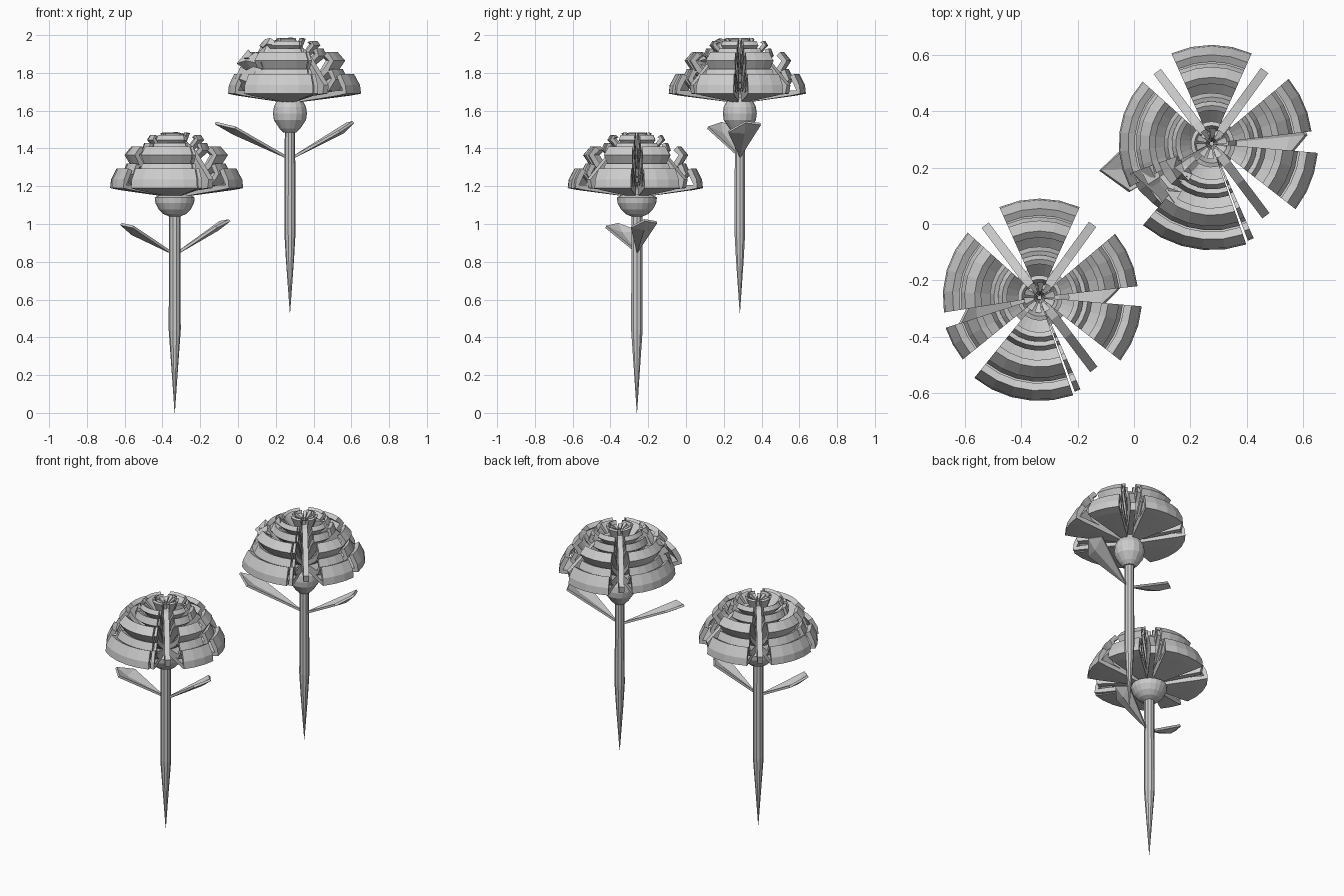
import bpy, bmesh, math, random
from mathutils import Vector

if "Cube" in bpy.data.objects:
    bpy.data.objects.remove(bpy.data.objects["Cube"])

random.seed(4)


def make_object(name, bm, loc):
    bmesh.ops.recalc_face_normals(bm, faces=bm.faces[:])
    me = bpy.data.meshes.new(name)
    bm.to_mesh(me)
    bm.free()
    ob = bpy.data.objects.new(name, me)
    ob.location = loc
    bpy.context.collection.objects.link(ob)
    return ob


def lathe(name, profile, sides, loc):
    """Revolved solid from (radius, z) points."""
    bm = bmesh.new()
    rings = []
    for r, z in profile:
        rings.append([bm.verts.new((r * math.cos(2 * math.pi * k / sides),
                                    r * math.sin(2 * math.pi * k / sides), z)) for k in range(sides)])
    for a, b in zip(rings, rings[1:]):
        for k in range(sides):
            j = (k + 1) % sides
            bm.faces.new((a[k], a[j], b[j], b[k]))
    bm.faces.new(rings[0])
    bm.faces.new(rings[-1])
    return make_object(name, bm, loc)


def thicken(line, t):
    """Closed cross-section: the outer line plus the same line offset inward."""
    inner = []
    for i, p in enumerate(line):
        a, b = Vector(line[max(i - 1, 0)]), Vector(line[min(i + 1, len(line) - 1)])
        d = (b - a).normalized()
        inner.append((max(p[0] - d.y * t, 0.004), p[1] + d.x * t))
    return list(line) + inner[::-1]


def sector(bm, section, a0, a1, scale=1.0, jitter=0.0):
    """Petal: cross-section swept through an angle and capped at both ends."""
    n = max(1, round((a1 - a0) / 12))
    rings = []
    for k in range(n + 1):
        a = math.radians(a0 + (a1 - a0) * k / n)
        ring = []
        for r, z in section:
            j = jitter if r > 0.1 else 0
            rr = r * scale + random.uniform(-j, j)
            ring.append(bm.verts.new((rr * math.cos(a), rr * math.sin(a), z + random.uniform(-j, j))))
        rings.append(ring)
    m = len(section)
    for a, b in zip(rings, rings[1:]):
        for i in range(m):
            j = (i + 1) % m
            bm.faces.new((a[i], a[j], b[j], b[i]))
    bm.faces.new(rings[0])
    bm.faces.new(rings[-1])


# Nested petal layers as (radius, height above bloom base), outermost first
LAYERS = [
    ([(.05, .0), (.30, .035), (.35, .045), (.345, .09), (.315, .15)], .028),
    ([(.05, .015), (.24, .06), (.285, .12), (.26, .175)], .028),
    ([(.05, .03), (.19, .12), (.235, .16), (.272, .22), (.235, .265)], .03),
    ([(.04, .06), (.13, .20), (.18, .245), (.165, .285)], .025),
    ([(.035, .10), (.095, .24), (.15, .30), (.135, .325)], .02),
    ([(.02, .15), (.05, .26), (.078, .335)], .015),
]
FIN = [(.03, .02), (.31, .045), (.32, .09), (.25, .16), (.17, .24), (.09, .29), (.03, .30)]


def bloom(name, wedges, crumpled, loc, width):
    bm = bmesh.new()
    for line, t in LAYERS:
        sec = thicken(line, t)
        for a0, a1, s in wedges:
            sector(bm, sec, a0, a1, s * width)
    # crumpled petals
    for a0, a1 in crumpled:
        for line, t in LAYERS[1:5]:
            sector(bm, thicken(line, t), a0, a1, 1.04, 0.02)
    # thin upright petals in the gaps
    for ang in (54, 127, -53):
        a = math.radians(ang)
        side = Vector((-math.sin(a), math.cos(a), 0)) * .016
        pts = [Vector((r * math.cos(a), r * math.sin(a), z)) for r, z in FIN]
        f = [[bm.verts.new(p + side * s) for p in pts] for s in (-1, 1)]
        bm.faces.new(f[0])
        bm.faces.new(f[1][::-1])
        for i in range(len(pts)):
            j = (i + 1) % len(pts)
            bm.faces.new((f[0][i], f[0][j], f[1][j], f[1][i]))
    # small ragged centre
    for k in range(10):
        a = k * 36
        sector(bm, [(.008, .2), (.045, .26), (.055, random.uniform(.32, .345)), (.02, .31)], a, a + 26)
    return make_object(name, bm, loc)


def leaf(name, base, side_a, tip, side_b, loc):
    """Kite-shaped leaf folded along its middle."""
    bm = bmesh.new()
    b, p, t, q = [Vector(v) for v in (base, side_a, tip, side_b)]
    mid = (p + q) / 2 - Vector((0, 0, .025))
    v = [bm.verts.new(c) for c in (b, p, t, q, mid)]
    for i in range(2):
        bm.faces.new((v[4], v[0], v[1]) if i == 0 else (v[4], v[3], v[0]))
        bm.faces.new((v[4], v[1], v[2]) if i == 0 else (v[4], v[2], v[3]))
    ob = make_object(name, bm, loc)
    mod = ob.modifiers.new("thickness", "SOLIDIFY")
    mod.thickness = .014
    mod.offset = 0
    return ob


# Low flower
A = (-.335, -.26, 0)
lathe("low_stem", [(.001, .0), (.012, .16), (.022, .30), (.032, .44), (.030, 1.08)], 10, A)
lathe("low_calyx", [(.03, 1.04), (.06, 1.053), (.085, 1.078), (.102, 1.11), (.106, 1.14), (.07, 1.16)], 20, A)
bloom("low_bloom",
      [(66, 114, 1), (138, 189, .98), (198, 219, 1), (231, 289, 1.05), (290.5, 294, 1.02),
       (6.5, 40, 1), (-38, -5, 1.04)], [], (A[0], A[1], 1.145), 1.0)
leaf("low_leaf_left", (-.02, 0, .85), (-.22, -.165, .985), (-.285, -.10, 1.0), (-.23, .01, .96), A)
leaf("low_leaf_right", (.02, 0, .85), (.22, -.03, .985), (.29, .04, 1.02), (.24, .105, 1.01), A)

# Tall flower
B = (.275, .285, 0)
lathe("tall_stem", [(.001, .53), (.012, .68), (.022, .82), (.030, .96), (.027, 1.55)], 10, B)
lathe("tall_calyx", [(.035, 1.485), (.055, 1.505), (.085, 1.55), (.09, 1.585), (.085, 1.62), (.06, 1.67)], 16, B)
bloom("tall_bloom",
      [(66, 114, 1), (138, 208, .94), (230, 289, 1.08), (290.5, 294, 1.05),
       (7, 40, 1.02), (-38, -5, 1.08)], [(200, 238)], (B[0], B[1], 1.645), 1.0)
leaf("tall_leaf_left", (-.02, 0, 1.355), (-.29, -.17, 1.51), (-.395, -.095, 1.535), (-.31, -.015, 1.50), B)
leaf("tall_leaf_right", (.02, 0, 1.355), (.26, -.06, 1.49), (.335, .03, 1.54), (.30, .11, 1.53), B)
